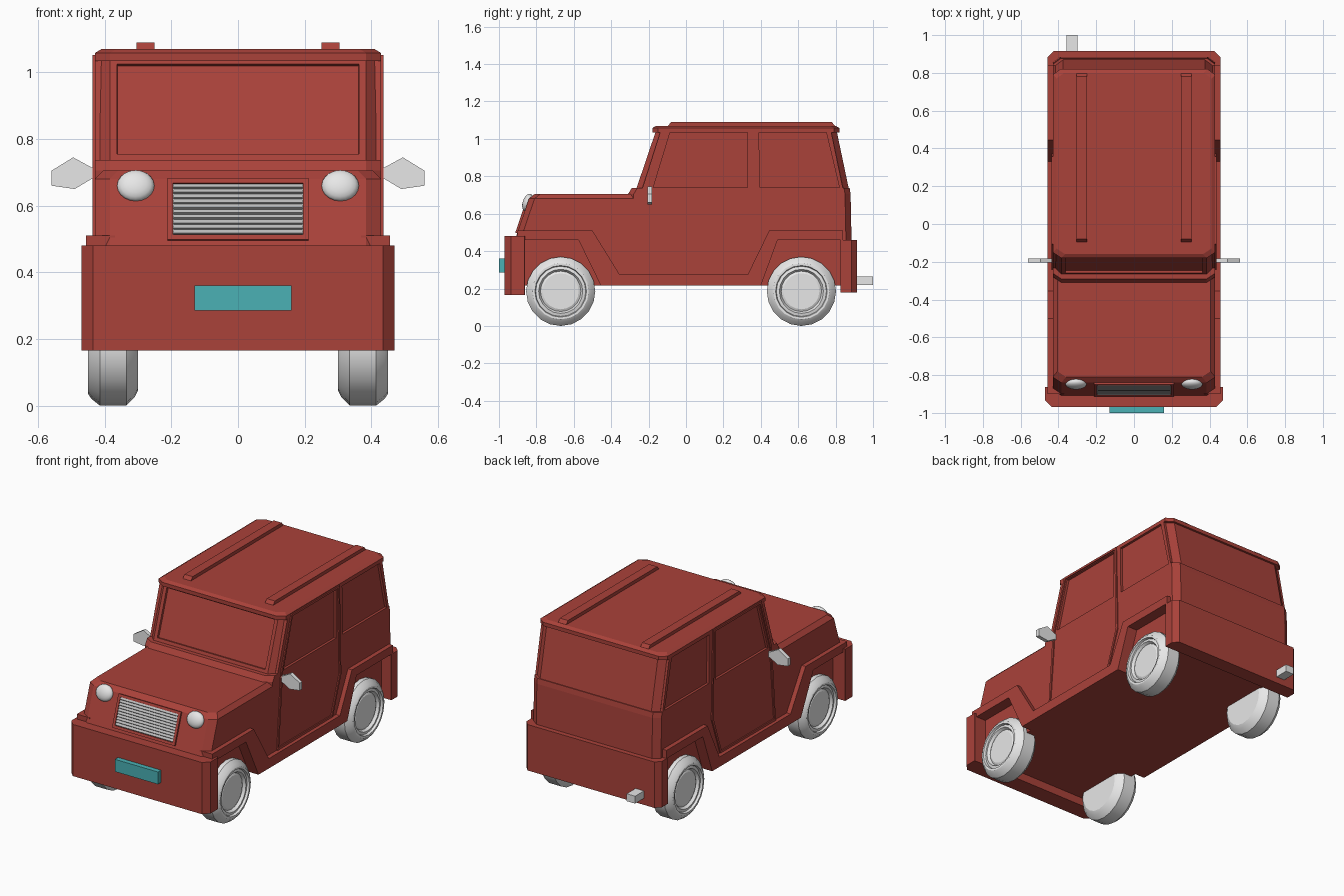
import bpy, bmesh, math
from mathutils import Matrix, Vector

if "Cube" in bpy.data.objects:
    bpy.data.objects.remove(bpy.data.objects["Cube"])


def mat(name, r, g, b):
    m = bpy.data.materials.new(name)
    m.diffuse_color = (r, g, b, 1)
    m.use_nodes = True
    m.node_tree.nodes["Principled BSDF"].inputs["Base Color"].default_value = m.diffuse_color
    return m


RED = mat("body red", 0.40, 0.054, 0.042)
SILVER = mat("silver", 0.80, 0.80, 0.80)
GRILLE = mat("grille grey", 0.50, 0.50, 0.50)
TEAL = mat("plate teal", 0.069, 0.44, 0.46)


def finish(name, bm, material, smooth=None):
    bmesh.ops.recalc_face_normals(bm, faces=bm.faces)
    me = bpy.data.meshes.new(name)
    bm.to_mesh(me)
    bm.free()
    me.materials.append(material)
    ob = bpy.data.objects.new(name, me)
    bpy.context.collection.objects.link(ob)
    if smooth:
        bpy.ops.object.select_all(action='DESELECT')
        ob.select_set(True)
        bpy.context.view_layer.objects.active = ob
        bpy.ops.object.shade_smooth_by_angle(angle=math.radians(smooth))
    return ob


def loft(name, rings, cf=(0.045, 0.03), cb=(0.04, 0.03), inset=None):
    """Stack of chamfered rectangles, each (z, y_front, y_back, half_width)."""
    bm = bmesh.new()
    loops = []
    for z, yf, yb, w in rings:
        half = [(w - cf[0], yf), (w, yf + cf[1]), (w, yb - cb[1]), (w - cb[0], yb)]
        pts = half + [(-x, y) for x, y in reversed(half)]
        loops.append([bm.verts.new((x, y, z)) for x, y in pts])
    for a, b in zip(loops, loops[1:]):
        for i in range(8):
            j = (i + 1) % 8
            bm.faces.new((a[i], a[j], b[j], b[i]))
    bm.faces.new(loops[0])
    bm.faces.new(loops[-1])
    if inset:
        bmesh.ops.recalc_face_normals(bm, faces=bm.faces)
        bm.normal_update()
        front = [f for f in bm.faces if f.normal.y < -0.85]
        bmesh.ops.inset_region(bm, faces=front, thickness=inset, depth=0)
        bmesh.ops.inset_region(bm, faces=front, thickness=0.003, depth=-0.012)
    return finish(name, bm, RED)


def side_strip(name, outer, inner, x0, x1, closed):
    """Band between two (y, z) paths, thick in x, on both sides."""
    bm = bmesh.new()
    n = len(outer)
    for s in (1, -1):
        g = [[bm.verts.new((s * x, y, z)) for y, z in path]
             for x in (x0, x1) for path in (outer, inner)]
        order = (g[0], g[2], g[3], g[1])
        for i in range(n if closed else n - 1):
            j = (i + 1) % n
            for k in range(4):
                a, b = order[k], order[(k + 1) % 4]
                bm.faces.new((a[i], a[j], b[j], b[i]))
        if not closed:
            for i in (0, n - 1):
                bm.faces.new([p[i] for p in order])
    return finish(name, bm, RED)


def prism(name, pts, d0, d1, axis, material):
    """Outline extruded along x (yz outline) or y (xz outline), on both sides."""
    bm = bmesh.new()
    for s in (1, -1):
        ends = []
        for d in (d0, d1):
            ends.append([bm.verts.new((s * d, p, q) if axis == 'x' else (s * p, d, q))
                         for p, q in pts])
        bm.faces.new(ends[0])
        bm.faces.new(ends[1])
        for i in range(len(pts)):
            j = (i + 1) % len(pts)
            bm.faces.new((ends[0][i], ends[0][j], ends[1][j], ends[1][i]))
    return finish(name, bm, material)


def add_box(bm, lo, hi, rot=Matrix()):
    lo, hi = Vector(lo), Vector(hi)
    bmesh.ops.create_cube(bm, size=1, matrix=rot @ Matrix.Translation((lo + hi) / 2)
                          @ Matrix.Diagonal((*(hi - lo), 1)))


def box(name, lo, hi, material):
    bm = bmesh.new()
    add_box(bm, lo, hi)
    return finish(name, bm, material)


# Body shell
loft("underbody", [(0.215, -0.89, 0.86, 0.39), (0.48, -0.89, 0.86, 0.39)])
loft("hood", [(0.46, -0.915, -0.2, 0.43), (0.68, -0.84, -0.2, 0.43),
              (0.705, -0.81, -0.2, 0.405)])
loft("lower_cabin", [(0.46, -0.31, 0.885, 0.43), (0.705, -0.31, 0.88, 0.43),
                     (0.737, -0.29, 0.875, 0.43)])
loft("upper_cabin", [(0.735, -0.265, 0.87, 0.415), (1.045, -0.16, 0.805, 0.415)],
     cf=(0.03, 0.03), inset=0.03)
loft("roof", [(1.035, -0.18, 0.82, 0.43), (1.058, -0.18, 0.82, 0.43),
              (1.07, -0.16, 0.80, 0.41)])

# Lower side walls between the wheel arches
prism("side_wall", [(-0.44, 0.215), (0.40, 0.215), (0.49, 0.47), (-0.57, 0.47)],
      0.38, 0.43, 'x', RED)

# Fender flares and sill as one band
side_strip("fender_and_sill",
           [(-0.90, 0.51), (-0.50, 0.51), (-0.355, 0.275), (0.33, 0.275),
            (0.445, 0.51), (0.84, 0.51)],
           [(-0.90, 0.46), (-0.575, 0.46), (-0.455, 0.215), (0.40, 0.215),
            (0.49, 0.46), (0.84, 0.46)], 0.37, 0.457, False)

# Raised frame round the side windows, with the middle pillar
side_strip("window_frame",
           [(-0.235, 0.73), (-0.135, 1.045), (0.775, 1.045), (0.84, 0.73)],
           [(-0.175, 0.74), (-0.085, 1.035), (0.75, 1.035), (0.82, 0.74)],
           0.40, 0.43, True)
prism("middle_pillar", [(0.33, 0.735), (0.395, 0.735), (0.39, 1.04), (0.33, 1.04)],
      0.40, 0.43, 'x', RED)

# Door outline moulding
side_strip("door_moulding",
           [(-0.242, 0.275), (-0.205, 0.735), (-0.105, 1.053), (0.358, 1.053),
            (0.372, 0.51), (0.29, 0.278)],
           [(-0.228, 0.290), (-0.190, 0.735), (-0.095, 1.040), (0.345, 1.040),
            (0.358, 0.515), (0.28, 0.290)], 0.42, 0.437, True)

# Bumpers
loft("front_bumper", [(0.165, -0.97, -0.862, 0.47), (0.48, -0.97, -0.862, 0.47)],
     cf=(0.035, 0.035), cb=(0.002, 0.002))
loft("rear_bumper", [(0.18, 0.825, 0.915, 0.457), (0.46, 0.825, 0.915, 0.457)],
     cf=(0.002, 0.002), cb=(0.03, 0.03))

# Roof rails
prism("roof_rail", [(-0.10, 1.065), (-0.08, 1.09), (0.78, 1.09), (0.80, 1.065)],
      0.25, 0.305, 'x', RED)

# Grille: frame, backing and slats lying on the sloped nose
tilt = Matrix.Translation((0, -0.872, 0.5875)) @ Matrix.Rotation(-math.atan2(0.075, 0.22), 4, 'X')
bm = bmesh.new()
for s in (1, -1):
    add_box(bm, (s * 0.203 - 0.008, -0.010, -0.097), (s * 0.203 + 0.008, 0.02, 0.097), tilt)
    add_box(bm, (-0.195, -0.010, s * 0.089 - 0.008), (0.195, 0.02, s * 0.089 + 0.008), tilt)
finish("grille_frame", bm, RED)
bm = bmesh.new()
add_box(bm, (-0.195, -0.002, -0.081), (0.195, 0.02, 0.081), tilt)
for i in range(10):
    slat = tilt @ Matrix.Translation((0, -0.004, -0.073 + i * 0.0162)) @ Matrix.Rotation(-0.4, 4, 'X')
    add_box(bm, (-0.194, -0.004, -0.006), (0.194, 0.004, 0.006), slat)
finish("grille", bm, GRILLE)

# Headlights
bm = bmesh.new()
for s in (1, -1):
    m = (Matrix.Translation((s * 0.307, -0.847, 0.66))
         @ Matrix.Rotation(-0.33, 4, 'X') @ Matrix.Diagonal((0.056, 0.026, 0.049, 1))
         @ Matrix.Rotation(math.pi / 2, 4, 'X'))
    bmesh.ops.create_uvsphere(bm, u_segments=20, v_segments=10, radius=1, matrix=m)
finish("headlights", bm, SILVER, 40)

# Mirrors
prism("mirrors", [(0.41, 0.715), (0.44, 0.715), (0.495, 0.745), (0.56, 0.705),
                  (0.56, 0.66), (0.49, 0.65), (0.44, 0.68), (0.41, 0.68)],
      -0.205, -0.182, 'y', SILVER)

# Wheels: turned profile of (x, radius)
profile = [(0.30, 0), (0.30, 0.14), (0.31, 0.16), (0.335, 0.185), (0.415, 0.185),
           (0.44, 0.165), (0.45, 0.15), (0.45, 0.138), (0.436, 0.134), (0.44, 0.118),
           (0.424, 0.108), (0.43, 0.096), (0.43, 0)]
for name, y in (("front_wheels", -0.67), ("rear_wheels", 0.617)):
    bm = bmesh.new()
    for s in (1, -1):
        vs = [bm.verts.new((s * x, y, 0.185 + r)) for x, r in profile]
        es = [bm.edges.new(p) for p in zip(vs, vs[1:])]
        bmesh.ops.spin(bm, geom=vs + es, cent=(0, y, 0.185), axis=(1, 0, 0),
                       angle=2 * math.pi, steps=20)
    bmesh.ops.remove_doubles(bm, verts=bm.verts, dist=0.0005)
    finish(name, bm, SILVER, 25)

# Front plate and exhaust pipe
box("front_plate", (-0.13, -1.0, 0.285), (0.16, -0.96, 0.36), TEAL)
box("exhaust", (-0.357, 0.88, 0.22), (-0.30, 1.0, 0.265), SILVER)
